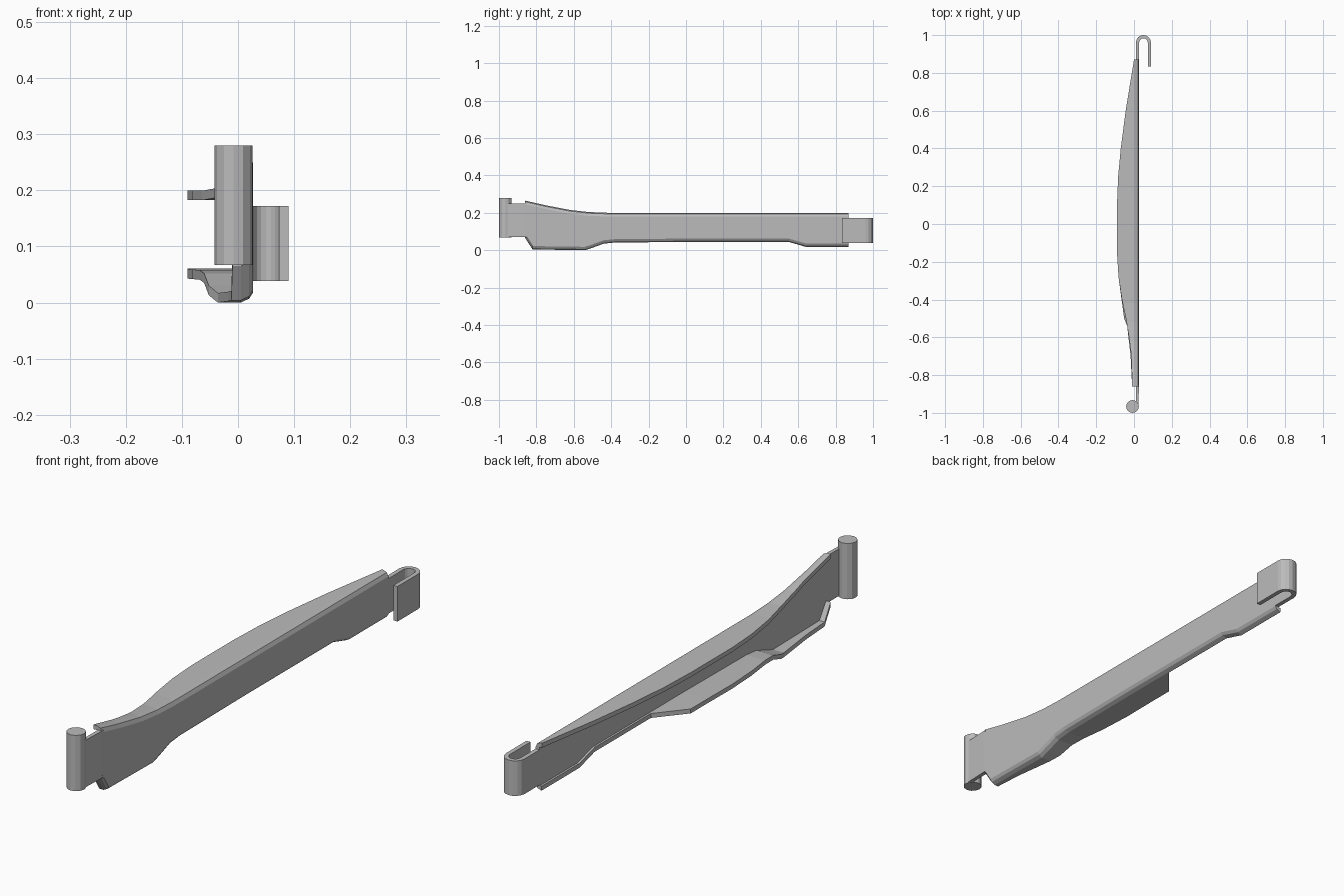
import bpy, bmesh, math

cube = bpy.data.objects.get("Cube")
if cube:
    bpy.data.objects.remove(cube, do_unlink=True)

grey = bpy.data.materials.new("plain grey")
grey.use_nodes = True
colour = (0.5, 0.5, 0.5, 1)
grey.diffuse_color = colour
grey.node_tree.nodes["Principled BSDF"].inputs["Base Color"].default_value = colour


def loft(name, rings):
    """Join equal closed rings of points into one capped solid."""
    bm = bmesh.new()
    loops = [[bm.verts.new(p) for p in ring] for ring in rings]
    n = len(loops[0])
    for a, b in zip(loops, loops[1:]):
        for i in range(n):
            j = (i + 1) % n
            bm.faces.new((a[i], a[j], b[j], b[i]))
    caps = [bm.faces.new(loops[0]), bm.faces.new(loops[-1])]
    bmesh.ops.recalc_face_normals(bm, faces=bm.faces)
    bmesh.ops.triangulate(bm, faces=caps)
    mesh = bpy.data.meshes.new(name)
    bm.to_mesh(mesh)
    bm.free()
    mesh.materials.append(grey)
    obj = bpy.data.objects.new(name, mesh)
    bpy.context.collection.objects.link(obj)
    return obj


def prism(name, outline, low, high):
    return loft(name, [[(x, y, z) for x, y in outline] for z in (low, high)])


def sample(keys, y):
    """Straight interpolation through (y, value) keys."""
    for (a, u), (b, v) in zip(keys, keys[1:]):
        if y <= b:
            return u + (v - u) * max(0, y - a) / (b - a)
    return keys[-1][1]


# Outlines of the channel along its length
FRONT, BACK, WALL = -0.86, 0.87, 0.017
OUTER = 0.027
INNER = OUTER - WALL
top = [(FRONT, 0.265), (-0.75, 0.24), (-0.62, 0.215), (-0.52, 0.204), (-0.42, 0.2), (BACK, 0.2)]
bottom = [(FRONT, 0.065), (-0.82, 0.004), (-0.54, 0), (-0.5, 0.013), (-0.44, 0.035),
          (-0.38, 0.041), (0, 0.044), (0.55, 0.044), (0.64, 0.018), (BACK, 0.018)]
top_depth = [(FRONT, -0.01), (-0.7, -0.014), (-0.6, -0.026), (-0.5, -0.043), (-0.4, -0.064),
             (-0.28, -0.082), (-0.15, -0.09), (0.1, -0.09), (0.25, -0.084), (0.4, -0.07),
             (0.6, -0.044), (BACK, 0)]
bottom_depth = [(FRONT, -0.01), (-0.7, -0.018), (-0.54, -0.036), (-0.5, -0.052),
                (-0.4, -0.066), (-0.28, -0.082), (-0.15, -0.09), (0.1, -0.09),
                (0.21, 0.002), (BACK, 0.002)]


def section(y):
    t, b = sample(top, y), sample(bottom, y)
    xt, xb = sample(top_depth, y), sample(bottom_depth, y)
    pts = [(xt, t), (0.006, t), (0.02, t - 0.006), (OUTER, t - 0.02),
           (OUTER, b + 0.018), (0.02, b + 0.007), (0.005, b), (xb, b),
           (xb, b + WALL), (INNER, b + WALL), (INNER, t - WALL), (xt, t - WALL)]
    return [(x, y, z) for x, z in pts]


# Channel beam with flared flanges
stations = sorted({k[0] for keys in (top, bottom, top_depth, bottom_depth) for k in keys})
loft("channel_beam", [section(y) for y in stations])

# Hinge tab and hinge pin at the front
tab = [(INNER, -0.955), (OUTER - 0.004, -0.955), (OUTER, FRONT + 0.01), (INNER, FRONT + 0.01)]
prism("hinge_tab", tab, 0.07, 0.25)
R = 0.034
pin = [(-0.008 + R * math.cos(a), -0.966 + R * math.sin(a))
       for a in (math.tau * i / 12 for i in range(12))]
prism("hinge_pin", pin, 0.067, 0.28)

# Hook strip folded back at the rear
CX, CY, HOOK_R = 0.05, 0.96, 0.04


def bend(radius):
    arc = [math.pi * (1 - i / 8) for i in range(9)]
    curve = [(CX + radius * math.cos(a), CY + radius * math.sin(a)) for a in arc]
    return [(CX - radius, BACK - 0.02)] + curve + [(CX + radius, 0.835)]


prism("rear_hook", bend(HOOK_R) + bend(HOOK_R - WALL)[::-1], 0.038, 0.172)
